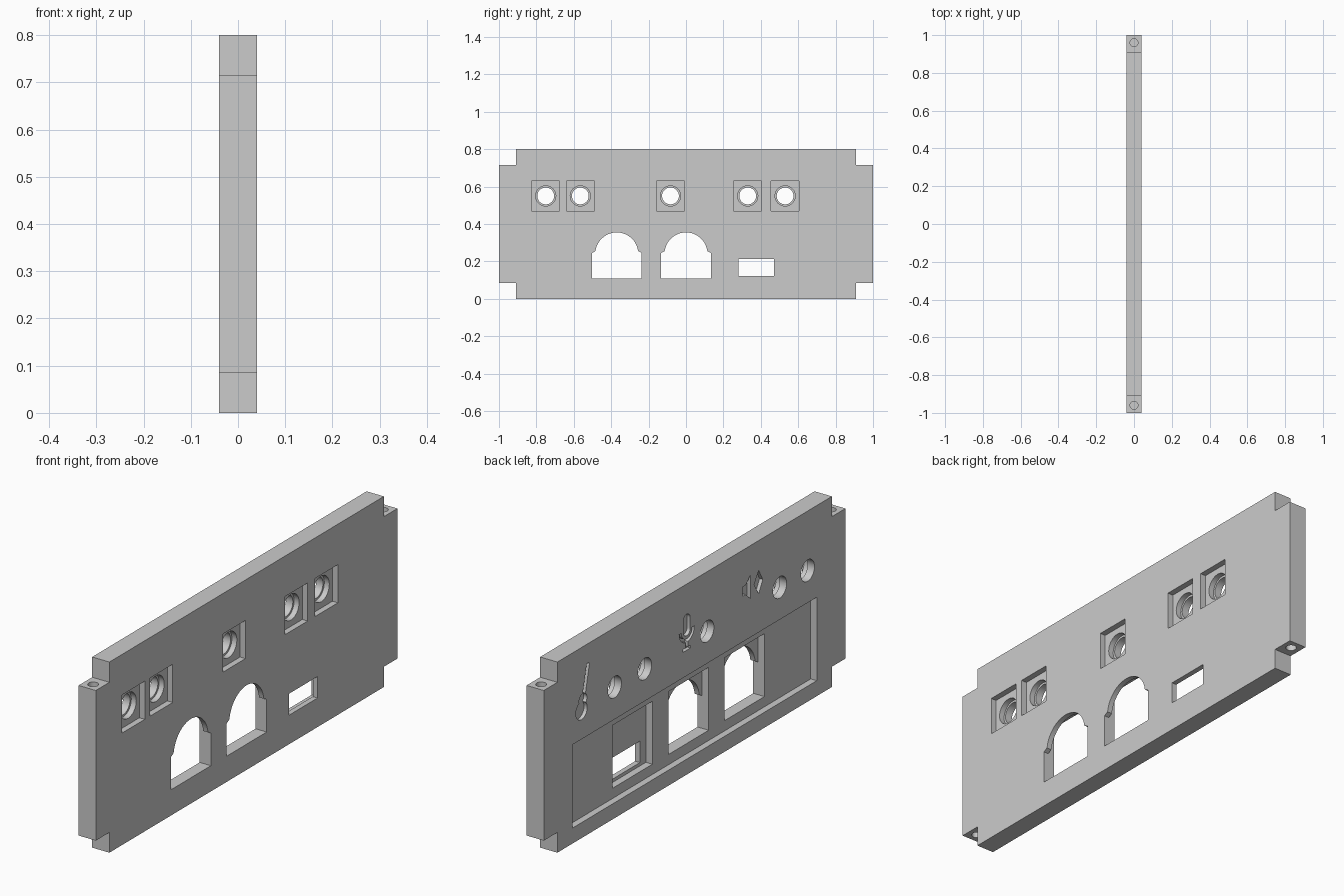
import bpy, bmesh, math

cube = bpy.data.objects.get("Cube")
if cube:
    bpy.data.objects.remove(cube, do_unlink=True)

grey = bpy.data.materials.new("plain_grey")
grey.use_nodes = True
colour = (0.6, 0.6, 0.6, 1)
grey.diffuse_color = colour
grey.node_tree.nodes["Principled BSDF"].inputs["Base Color"].default_value = colour

HALF = 0.04      # half of the plate thickness
OUT = 0.06       # safely outside the plate
RECESS = -0.012  # floor of the wide outer recess
POCKET = 0.018   # floor of the connector pockets


def prism(name, outline, a, b, axis="x"):
    """Extrude an outline from a to b: (y, z) along x, or (x, y) along z."""
    bm = bmesh.new()
    place = (lambda p, t: (t, *p)) if axis == "x" else (lambda p, t: (*p, t))
    verts = [bm.verts.new(place(p, a)) for p in outline]
    face = bm.faces.new(verts)
    ext = bmesh.ops.extrude_face_region(bm, geom=[face])
    moved = [v for v in ext["geom"] if isinstance(v, bmesh.types.BMVert)]
    shift = place((0, 0), b - a)
    bmesh.ops.translate(bm, verts=moved, vec=shift)
    bmesh.ops.recalc_face_normals(bm, faces=bm.faces)
    mesh = bpy.data.meshes.new(name)
    bm.to_mesh(mesh)
    bm.free()
    mesh.materials.append(grey)
    obj = bpy.data.objects.new(name, mesh)
    bpy.context.collection.objects.link(obj)
    return obj


def rect(u0, u1, v0, v1):
    return [(u0, v0), (u1, v0), (u1, v1), (u0, v1)]


def arc(cu, cv, r, start=0, end=360, n=32, rv=None):
    steps = n if end - start == 360 else n + 1
    angles = [math.radians(start + (end - start) * i / n) for i in range(steps)]
    return [(cu + r * math.cos(t), cv + (rv or r) * math.sin(t)) for t in angles]


# Plate outline with notched corners
quarter = [(0.91, 0.8), (0.91, 0.715), (1, 0.715)]
right_side = quarter + [(y, 0.8 - z) for y, z in reversed(quarter)]
outline = right_side + [(-y, z) for y, z in reversed(right_side)]
plate = prism("rear_panel_plate", outline, -HALF, HALF)


def cut(outline, a, b, axis="x"):
    cutter = prism("cutter", outline, a, b, axis)
    cutter.hide_render = True
    mod = plate.modifiers.new("cut", "BOOLEAN")
    mod.operation = "DIFFERENCE"
    mod.solver = "EXACT"
    mod.object = cutter
    bpy.context.view_layer.update()
    graph = bpy.context.evaluated_depsgraph_get()
    result = bpy.data.meshes.new_from_object(plate.evaluated_get(graph))
    plate.modifiers.clear()
    plate.data = result
    bpy.data.objects.remove(cutter, do_unlink=True)


# Wide recess on the labelled side
cut(rect(-0.81, 0.81, 0.065, 0.415), -OUT, RECESS)

# Arched connector openings: square pocket, arch, full width lower part
for y in (-0.37, 0):
    cut(rect(y - 0.133, y + 0.133, 0.108, 0.372), -OUT, POCKET)
    arch = arc(y, 0.24, 0.115, 0, 180, 24)
    half = 0.133
    cut([(y - half, 0.108), (y + half, 0.108), (y + half, 0.245)]
        + [p for p in arch if p[1] > 0.245] + [(y - half, 0.245)], 0, OUT)

# Small slot with its pocket
cut(rect(0.24, 0.505, 0.108, 0.372), -OUT, POCKET)
cut(rect(0.28, 0.47, 0.122, 0.212), 0, OUT)

# Audio jack holes: square pocket, collar seat, through hole
for y in (-0.75, -0.565, -0.083, 0.33, 0.53):
    cut(rect(y - 0.075, y + 0.075, 0.47, 0.63), 0.015, OUT)
    cut(arc(y, 0.55, 0.054), -0.008, OUT)
    cut(arc(y, 0.55, 0.045), -OUT, OUT)

# Blind screw holes in the top and bottom of both end tabs
for y in (-0.96, 0.96):
    for inner, outer in ((0.55, 0.75), (0.25, 0.05)):
        cut(arc(0, y, 0.021, n=24), inner, outer, "z")

# Engraved symbols
ENGRAVE = -0.025
# instrument: body, upper bout and slanted neck
cut(arc(0.75, 0.535, 0.038, n=20), -OUT, ENGRAVE)
cut(arc(0.74, 0.578, 0.026, n=20), -OUT, ENGRAVE)
cut([(0.745, 0.59), (0.727, 0.585), (0.697, 0.715), (0.715, 0.72)], -OUT, ENGRAVE)
# microphone: capsule, cradle, stem and foot
cut(arc(0.052, 0.65, 0.023, 0, 180, 12) + arc(0.052, 0.606, 0.023, 180, 360, 12), -OUT, ENGRAVE)
cut(arc(0.052, 0.606, 0.05, 180, 360, 16)
    + arc(0.052, 0.606, 0.036, 180, 360, 16)[::-1], -OUT, ENGRAVE)
cut(rect(0.045, 0.059, 0.53, 0.563), -OUT, ENGRAVE)
cut(rect(0.027, 0.077, 0.522, 0.534), -OUT, ENGRAVE)
# speaker: driver with cone, and a sound wave
cut([(-0.317, 0.607), (-0.317, 0.645), (-0.337, 0.645), (-0.37, 0.675),
     (-0.37, 0.577), (-0.337, 0.607)], -OUT, ENGRAVE)
cut([(-0.395, 0.626), (-0.425, 0.675), (-0.452, 0.626), (-0.425, 0.577)], -OUT, ENGRAVE)

# Smooth the bores while keeping the plate edges crisp
bpy.ops.object.select_all(action="DESELECT")
plate.select_set(True)
bpy.context.view_layer.objects.active = plate
bpy.ops.object.shade_smooth_by_angle(angle=math.radians(30))
